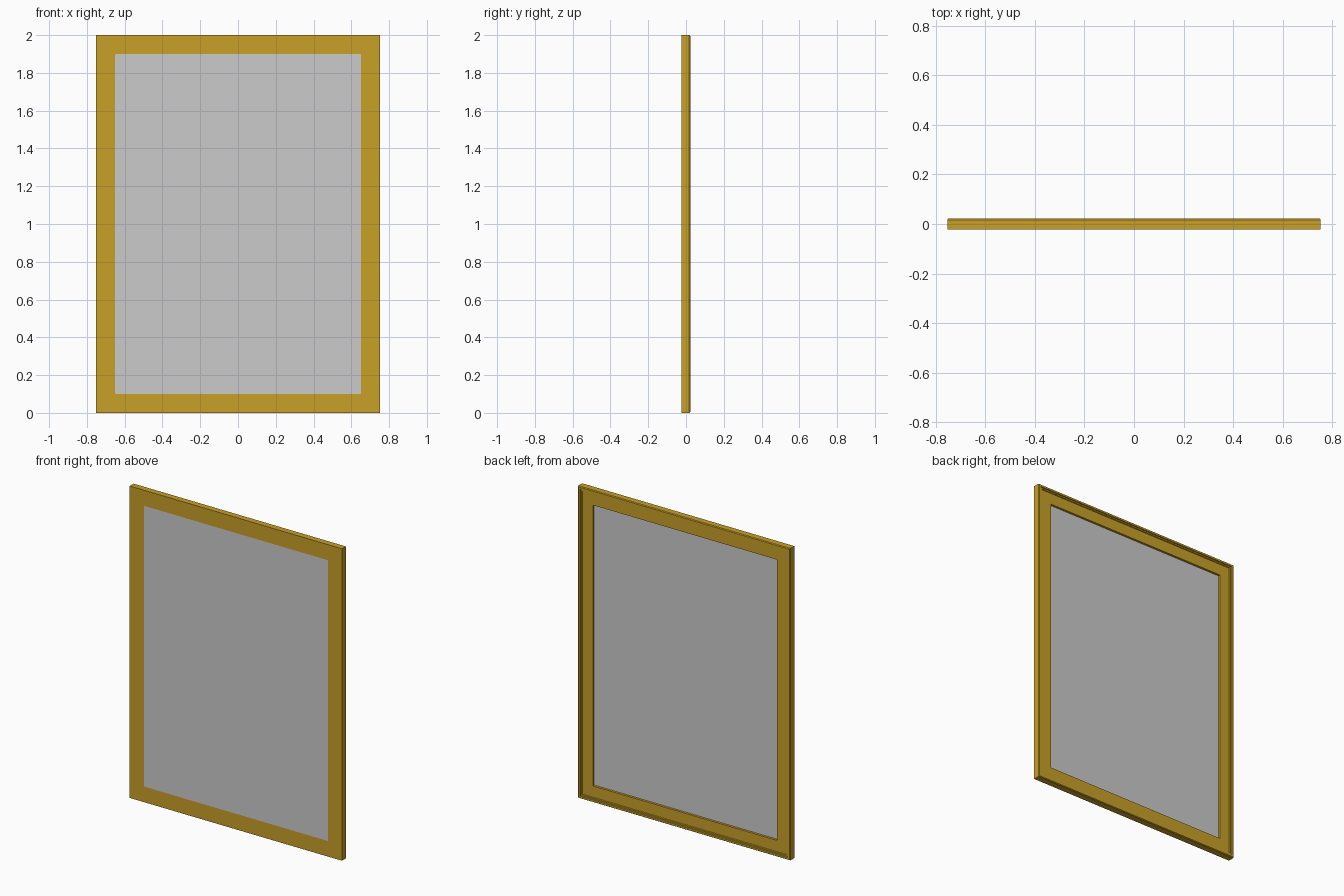
import bpy, bmesh

if "Cube" in bpy.data.objects:
    bpy.data.objects.remove(bpy.data.objects["Cube"])

W, H = 0.7525, 2.0      # half width, height
FRONT, BACK = -0.0225, 0.0225
BORDER = 0.1

gold = bpy.data.materials.new("gold")
gold.diffuse_color = (0.58, 0.35, 0.02, 1)
gold.use_nodes = True
gold.node_tree.nodes["Principled BSDF"].inputs["Base Color"].default_value = gold.diffuse_color


def make_object(name, bm, mat=None):
    bmesh.ops.recalc_face_normals(bm, faces=bm.faces)
    mesh = bpy.data.meshes.new(name)
    bm.to_mesh(mesh)
    bm.free()
    if mat:
        mesh.materials.append(mat)
    obj = bpy.data.objects.new(name, mesh)
    bpy.context.collection.objects.link(obj)
    return obj


def sweep_frame(name, profile, mat):
    """Mitred rectangular frame from a closed (inset, y) profile."""
    bm = bmesh.new()
    rings = []
    for sx, top in ((-1, 0), (1, 0), (1, 1), (-1, 1)):
        rings.append([bm.verts.new((sx * (W - d), y, H - d if top else d))
                      for d, y in profile])
    n = len(profile)
    for i in range(4):
        a, b = rings[i], rings[(i + 1) % 4]
        for j in range(n):
            k = (j + 1) % n
            bm.faces.new((a[j], a[k], b[k], b[j]))
    return make_object(name, bm, mat)


# Moulded frame: raised stepped rim on the back, flat front
profile = [(0, FRONT), (0, 0.017), (0.004, BACK), (0.016, BACK),
           (0.018, 0.017), (0.026, 0.017), (0.028, 0.0125),
           (BORDER, 0.0125), (BORDER, FRONT)]
sweep_frame("frame", profile, gold)

# Panel: flush with the frame at the front, recessed at the back
bm = bmesh.new()
bmesh.ops.create_cube(bm, size=1)
depth = 0.0205
for v in bm.verts:
    v.co.x *= 2 * (W - BORDER)
    v.co.y = v.co.y * depth + FRONT + depth / 2
    v.co.z = v.co.z * (H - 2 * BORDER) + H / 2
make_object("panel", bm)
